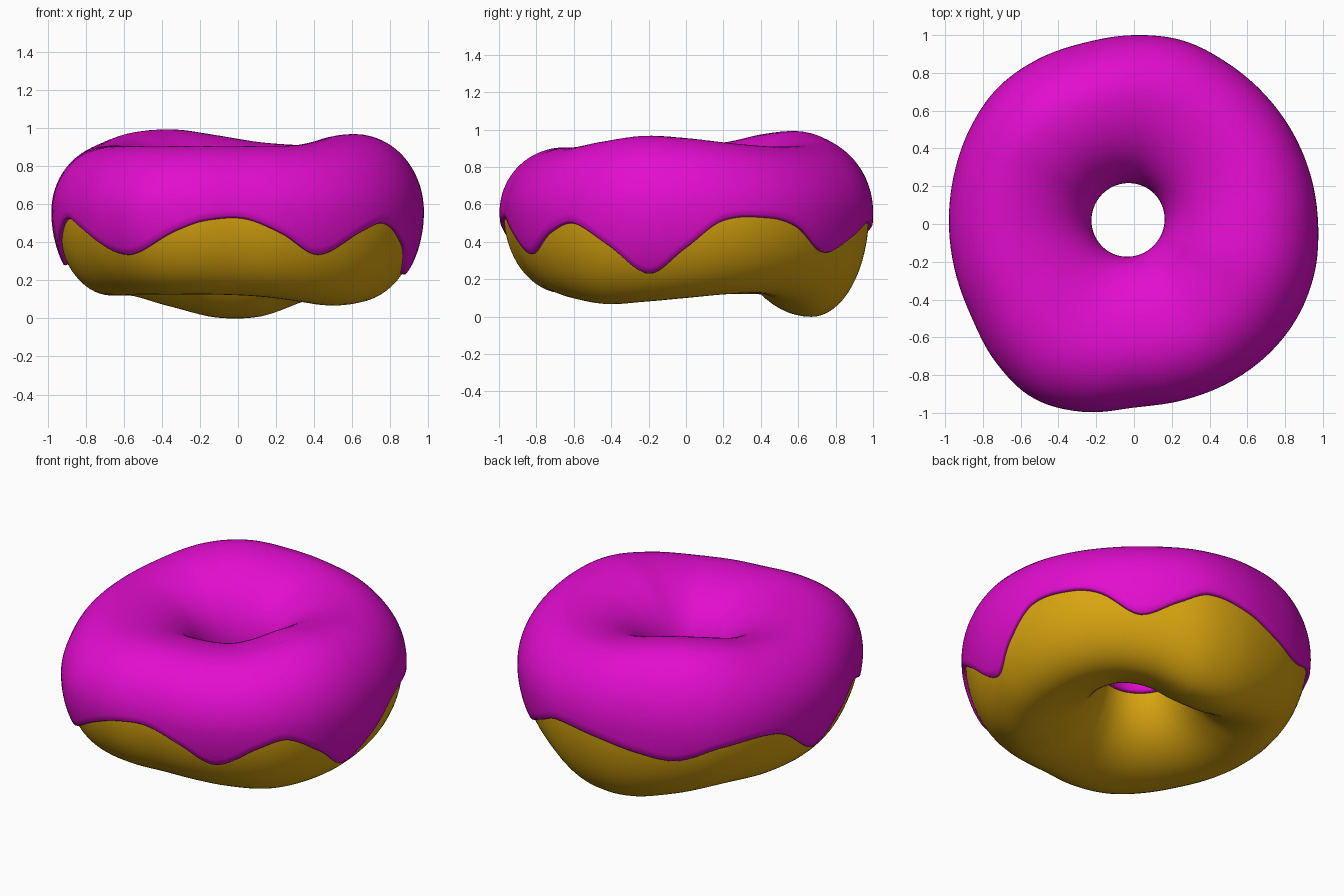
import bpy, bmesh, math

if "Cube" in bpy.data.objects:
    bpy.data.objects.remove(bpy.data.objects["Cube"])

# Evenly spaced profile values around the ring, starting at +x, counter-clockwise
OUTER = [.975, .97, .97, .975, .986, 1.005, 1.0, .995, 1.01, 1.02, 1.005, .988,
         .98, .98, .992, 1.035, 1.065, 1.03, .972, .968, .978, .99, .996, .99]
TOP = [.955, .93, .912, .91, .925, .962, .992, .978, .935,
       .91, .905, .905, .905, .905, .905, .91, .94, .967]
BOTTOM = [.10, .12, .125, .085, .01, .005, .06, .115, .12,
          .12, .12, .125, .125, .125, .115, .09, .067, .08]
# Icing drip edge: (degrees, height)
DRIP = [(0, .36), (12, .51), (28, .525), (38, .48), (52, .335), (66, .42),
        (76, .495), (92, .47), (108, .41), (122, .38), (137, .465), (158, .48),
        (178, .27), (192, .42), (203, .52), (213, .47), (235, .325), (252, .46),
        (260, .51), (272, .52), (284, .44), (297, .325), (312, .45), (322, .495),
        (334, .38), (347, .22)]


def spaced(vals):
    return [(360 * i / len(vals), v) for i, v in enumerate(vals)]


def smooth(knots, deg):
    """Smooth periodic curve through (degrees, value) knots."""
    n = len(knots)

    def k(i):
        a, v = knots[i % n]
        return a + 360 * (i // n), v
    i = max(j for j in range(n) if knots[j][0] <= deg)
    (a0, v0), (a1, v1), (a2, v2), (a3, v3) = k(i - 1), k(i), k(i + 1), k(i + 2)
    h = a2 - a1
    t = (deg - a1) / h
    m1, m2 = (v2 - v0) / (a2 - a0) * h, (v3 - v1) / (a3 - a1) * h
    return ((2*t**3 - 3*t*t + 1) * v1 + (t**3 - 2*t*t + t) * m1
            + (3*t*t - 2*t**3) * v2 + (t**3 - t*t) * m2)


OUTER, TOP, BOTTOM = spaced(OUTER), spaced(TOP), spaced(BOTTOM)
MID_Z, ICING = .56, .022


def section(deg):
    """Ring section at an angle: outer, ridge, inner radius, upper and lower height."""
    a = math.radians(deg)
    out = smooth(OUTER, deg)
    inn = .192 - .032 * math.cos(a) + .022 * math.sin(a)
    ridge = inn + .58 * (out - inn)
    return out, ridge, inn, smooth(TOP, deg) - MID_Z, MID_Z - smooth(BOTTOM, deg) + ICING


def point(deg, phi, inset):
    out, ridge, inn, up, down = section(deg)
    c, s = math.cos(phi), math.sin(phi)
    r = ridge + c * ((out - ridge if c > 0 else ridge - inn) - inset)
    z = MID_Z + s * ((up if s > 0 else down) - inset)
    a = math.radians(deg)
    return r * math.cos(a), r * math.sin(a), z


def ring_object(name, rows, closed, colour_name, colour):
    """Join a ring of cross-sections into a smooth skin."""
    bm = bmesh.new()
    grid = [[bm.verts.new(p) for p in row] for row in rows]
    n, m = len(grid), len(grid[0])
    for i in range(n):
        a, b = grid[i], grid[(i + 1) % n]
        for j in range(m if closed else m - 1):
            k = (j + 1) % m
            bm.faces.new((a[j], b[j], b[k], a[k])).smooth = True
    bmesh.ops.recalc_face_normals(bm, faces=bm.faces)
    me = bpy.data.meshes.new(name)
    bm.to_mesh(me)
    bm.free()
    ob = bpy.data.objects.new(name, me)
    bpy.context.collection.objects.link(ob)
    mat = bpy.data.materials.new(colour_name)
    mat.diffuse_color = (*colour, 1)
    mat.use_nodes = True
    mat.node_tree.nodes["Principled BSDF"].inputs["Base Color"].default_value = mat.diffuse_color
    me.materials.append(mat)
    return ob


STEPS = 240
angles = [360 * i / STEPS for i in range(STEPS)]

# Dough ring
ring_object("dough", [[point(d, 2 * math.pi * j / 64, ICING) for j in range(64)]
                      for d in angles], True, "golden dough", (.70, .38, .005))

# Icing shell: from the drip edge, over the top, and down into the hole
rows = []
for d in angles:
    down = section(d)[4]
    lo = math.asin((smooth(DRIP, d) - MID_Z) / down)
    hi = math.pi + math.asin(.08 / down)
    lip = .03
    row = [point(d, lo + .01, ICING + .012), point(d, lo, ICING), point(d, lo + .01, ICING * .4)]
    row += [point(d, lo + lip + (hi - lo - 2 * lip) * j / 44, 0) for j in range(45)]
    row += [point(d, hi - .01, ICING * .4), point(d, hi, ICING), point(d, hi - .01, ICING + .012)]
    rows.append(row)
ring_object("icing", rows, False, "magenta icing", (.76, .004, .62))
